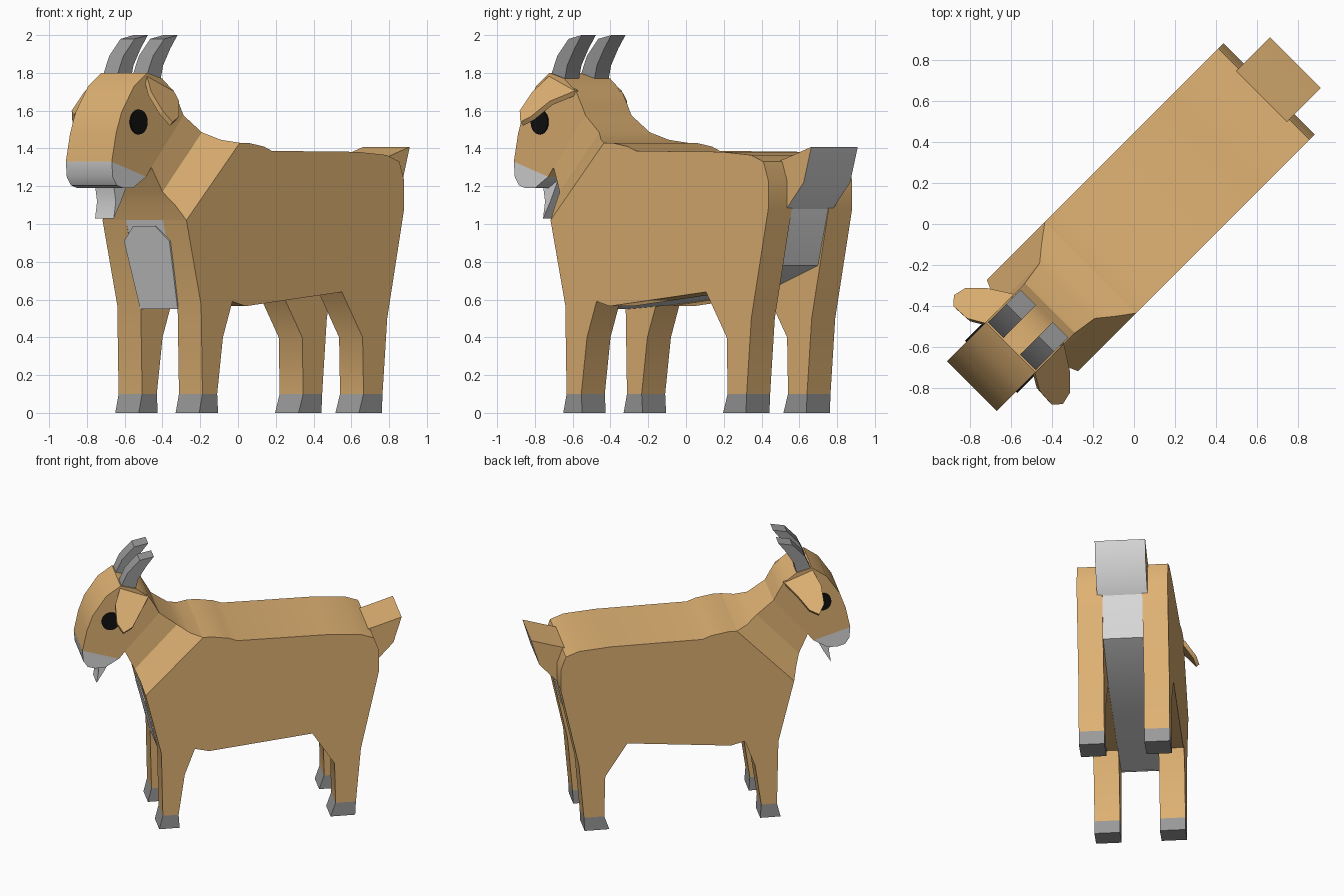
import bpy, bmesh, math
from mathutils import Matrix, Vector

cube = bpy.data.objects.get("Cube")
if cube:
    bpy.data.objects.remove(cube, do_unlink=True)


def material(name, r, g, b):
    m = bpy.data.materials.new(name)
    m.use_nodes = True
    m.diffuse_color = (r, g, b, 1)
    m.node_tree.nodes["Principled BSDF"].inputs["Base Color"].default_value = (r, g, b, 1)
    return m


TAN = material("tan_coat", .73, .44, .17)
PALE = material("pale_grey", .69, .69, .69)
GREY = material("horn_grey", .32, .32, .32)
BLACK = material("eye_black", .005, .005, .005)

# The animal is built along x (head at -x), then turned to stand diagonally
TURN = Matrix.Rotation(math.radians(45), 4, "Z")
SIDES = (("left", -1), ("right", 1))


def finish(name, bm, mats, rule=None):
    bmesh.ops.recalc_face_normals(bm, faces=bm.faces)
    if rule:
        for f in bm.faces:
            f.material_index = int(rule(f))
    bm.transform(TURN)
    mesh = bpy.data.meshes.new(name)
    bm.to_mesh(mesh)
    bm.free()
    for m in mats:
        mesh.materials.append(m)
    ob = bpy.data.objects.new(name, mesh)
    bpy.context.collection.objects.link(ob)
    bpy.ops.object.select_all(action="DESELECT")
    ob.select_set(True)
    bpy.context.view_layer.objects.active = ob
    bpy.ops.object.shade_smooth_by_angle(angle=math.radians(32))
    return ob


def loft(name, rings, mats, rule=None):
    """Skin a list of equal-length point rings and cap both ends."""
    bm = bmesh.new()
    rows = [[bm.verts.new(p) for p in ring] for ring in rings]
    n = len(rows[0])
    for lo, hi in zip(rows, rows[1:]):
        for i in range(n):
            j = (i + 1) % n
            bm.faces.new((lo[i], lo[j], hi[j], hi[i]))
    bm.faces.new(rows[0])
    bm.faces.new(rows[-1])
    return finish(name, bm, mats, rule)


def prism(name, profile, y0, y1, mats, rule=None):
    """Extrude a side profile of (x, z) points across the body."""
    return loft(name, [[(x, y, z) for x, z in profile] for y in (y0, y1)], mats, rule)


def underside(f):
    return f.normal.z < -.05


# Torso: shared back line, a central core with pale underside, two flanks with legs
W, INNER, HEAD = .314, .138, .172
back = [(-.70, 1.02), (-.30, 1.43), (-.24, 1.43), (-.12, 1.41), (-.06, 1.387),
        (.58, 1.382), (.80, 1.365), (.894, 1.33), (.93, 1.23)]
prism("torso_core", back + [(.926, 1.08), (.85, .78), (.47, .645), (-.26, .57), (-.575, .55)],
      -INNER, INNER, [TAN, PALE], underside)
flank = back + [(.93, 1.08), (.803, .5), (.768, .1), (.626, .1), (.619, .4), (.464, .64),
                (-.257, .565), (-.356, .59), (-.427, .4), (-.47, .1), (-.58, .1), (-.59, .57)]
hooves = {"front": [(-.58, .1), (-.605, 0), (-.463, 0), (-.47, .1)],
          "hind": [(.626, .1), (.591, 0), (.763, 0), (.768, .1)]}
for side, s in SIDES:
    prism(side + "_flank_and_legs", flank, s * INNER, s * W, [TAN])
    for end, shape in hooves.items():
        prism(f"{side}_{end}_hoof", shape, s * INNER, s * W, [GREY])

# Pale chest patch lying on the sloping breast
chest = [(-.14, .55), (-.17, .91), (-.08, .99), (.08, .99), (.17, .91), (.14, .55)]
loft("chest_patch", [[(-.59 - (z - .57) * .256 + d, y, z) for y, z in chest]
                     for d in (-.007, .002)], [PALE])

# Neck: front point, back point and half width of each ring
neck = [((-.70, 1.02), (-.30, 1.43), W), ((-.725, 1.10), (-.38, 1.445), .255),
        ((-.755, 1.17), (-.46, 1.485), .19), ((-.82, 1.30), (-.58, 1.575), HEAD)]
loft("neck", [[(f[0], -w, f[1]), (f[0], w, f[1]), (b[0], w, b[1]), (b[0], -w, b[1])]
              for f, b, w in neck], [TAN])

# Head, muzzle and beard
prism("head", [(-1.117, 1.33), (-.86, 1.25), (-.82, 1.30), (-.58, 1.575), (-.615, 1.64),
               (-.65, 1.70), (-.74, 1.77), (-.85, 1.80), (-.95, 1.73), (-1.045, 1.59),
               (-1.085, 1.48)], -HEAD, HEAD, [TAN])
prism("muzzle", [(-1.117, 1.33), (-1.11, 1.25), (-1.08, 1.205), (-1.03, 1.19), (-.96, 1.19),
                 (-.86, 1.25)], -HEAD, HEAD, [PALE])
prism("beard", [(-1.0, 1.2), (-.985, 1.12), (-1.0, 1.03), (-.945, 1.12), (-.89, 1.23)],
      -.07, .07, [PALE])

# Tail with pale underside
prism("tail", [(.86, 1.33), (.96, 1.36), (1.112, 1.408), (1.055, 1.22), (.926, 1.08), (.86, 1.08)],
      -.174, .174, [TAN, PALE], underside)

# Horns, ears and eyes on both sides
horn = [(-.85, 1.78), (-.80, 1.89), (-.715, 1.98), (-.617, 2.0), (-.67, 1.93),
        (-.725, 1.84), (-.745, 1.76)]
ear = [(-.85, .165, 1.79), (-.65, .165, 1.71), (-.73, .29, 1.65), (-.80, .36, 1.57),
       (-.865, .375, 1.54), (-.905, .34, 1.60), (-.90, .25, 1.70)]
for side, s in SIDES:
    prism(side + "_horn", horn, s * .058, s * .164, [GREY])
    loft(side + "_ear", [[(x, s * (y - d), z - d) for x, y, z in ear] for d in (0, .02)], [TAN])
    ring = [(-.92 + .064 * math.cos(t * math.tau / 20), 1.54 + .066 * math.sin(t * math.tau / 20))
            for t in range(20)]
    prism(side + "_eye", ring, s * (HEAD - .001), s * (HEAD + .008), [BLACK])
